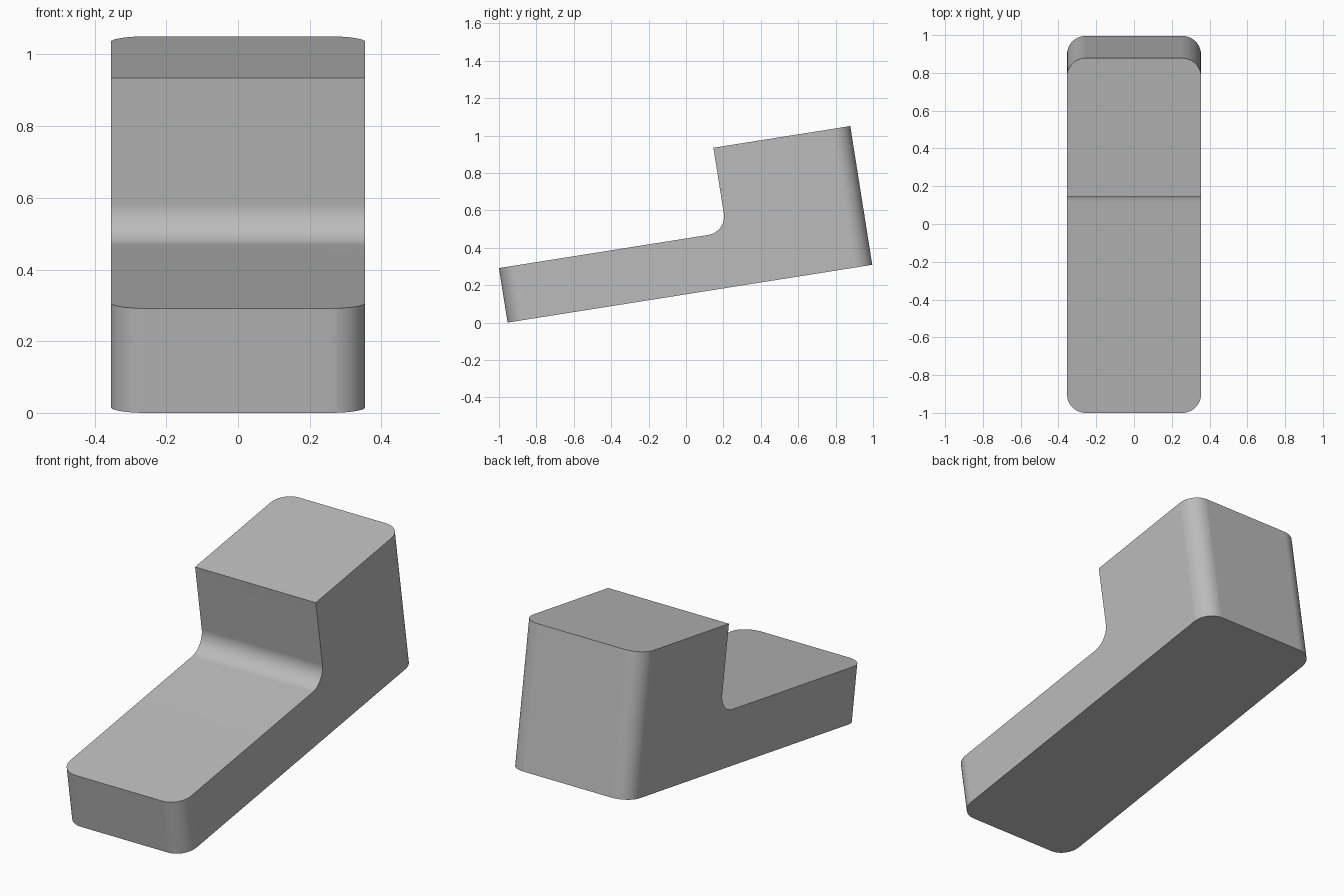
import bpy
import bmesh
import math

cube = bpy.data.objects.get("Cube")
if cube:
    bpy.data.objects.remove(cube, do_unlink=True)

WIDTH, LENGTH = 0.71, 1.974
LOW, HIGH = 0.295, 0.751
STEP = LENGTH - 0.741
RADIUS = 0.1
TILT = math.radians(9)

grey = bpy.data.materials.new("plain_grey")
grey.use_nodes = True
colour = (0.5, 0.5, 0.5, 1)
grey.diffuse_color = colour
grey.node_tree.nodes["Principled BSDF"].inputs["Base Color"].default_value = colour

# L-shaped side profile, extruded across the width
profile = [(0, 0), (LENGTH, 0), (LENGTH, HIGH), (STEP, HIGH), (STEP, LOW), (0, LOW)]
bm = bmesh.new()
side = bm.faces.new([bm.verts.new((-WIDTH / 2, y, z)) for y, z in profile])
extruded = bmesh.ops.extrude_face_region(bm, geom=[side])["geom"]
moved = [v for v in extruded if isinstance(v, bmesh.types.BMVert)]
bmesh.ops.translate(bm, verts=moved, vec=(WIDTH, 0, 0))
bmesh.ops.recalc_face_normals(bm, faces=bm.faces)


# Round the upright end edges and the inner corner of the step
def rounded(edge):
    a, b = (v.co for v in edge.verts)
    upright = abs(a.y - b.y) < 1e-4 and abs(a.x - b.x) < 1e-4
    at_end = a.y < 1e-4 or a.y > LENGTH - 1e-4
    inner = all(abs(p.y - STEP) < 1e-4 and abs(p.z - LOW) < 1e-4 for p in (a, b))
    return (upright and at_end) or inner


bmesh.ops.bevel(bm, geom=[e for e in bm.edges if rounded(e)], offset=RADIUS,
                offset_type='OFFSET', segments=12, profile=0.5, affect='EDGES')
bmesh.ops.recalc_face_normals(bm, faces=bm.faces)

mesh = bpy.data.meshes.new("stepped_block")
bm.to_mesh(mesh)
bm.free()
mesh.materials.append(grey)

# Tilt the block so its low front edge rests on the ground
block = bpy.data.objects.new("stepped_block", mesh)
bpy.context.collection.objects.link(block)
block.rotation_euler.x = TILT
block.location.y = -1 + LOW * math.sin(TILT)

bpy.ops.object.select_all(action='DESELECT')
block.select_set(True)
bpy.context.view_layer.objects.active = block
bpy.ops.object.shade_smooth_by_angle(angle=math.radians(30))
weighted = block.modifiers.new("weighted_normals", 'WEIGHTED_NORMAL')
weighted.keep_sharp = True
